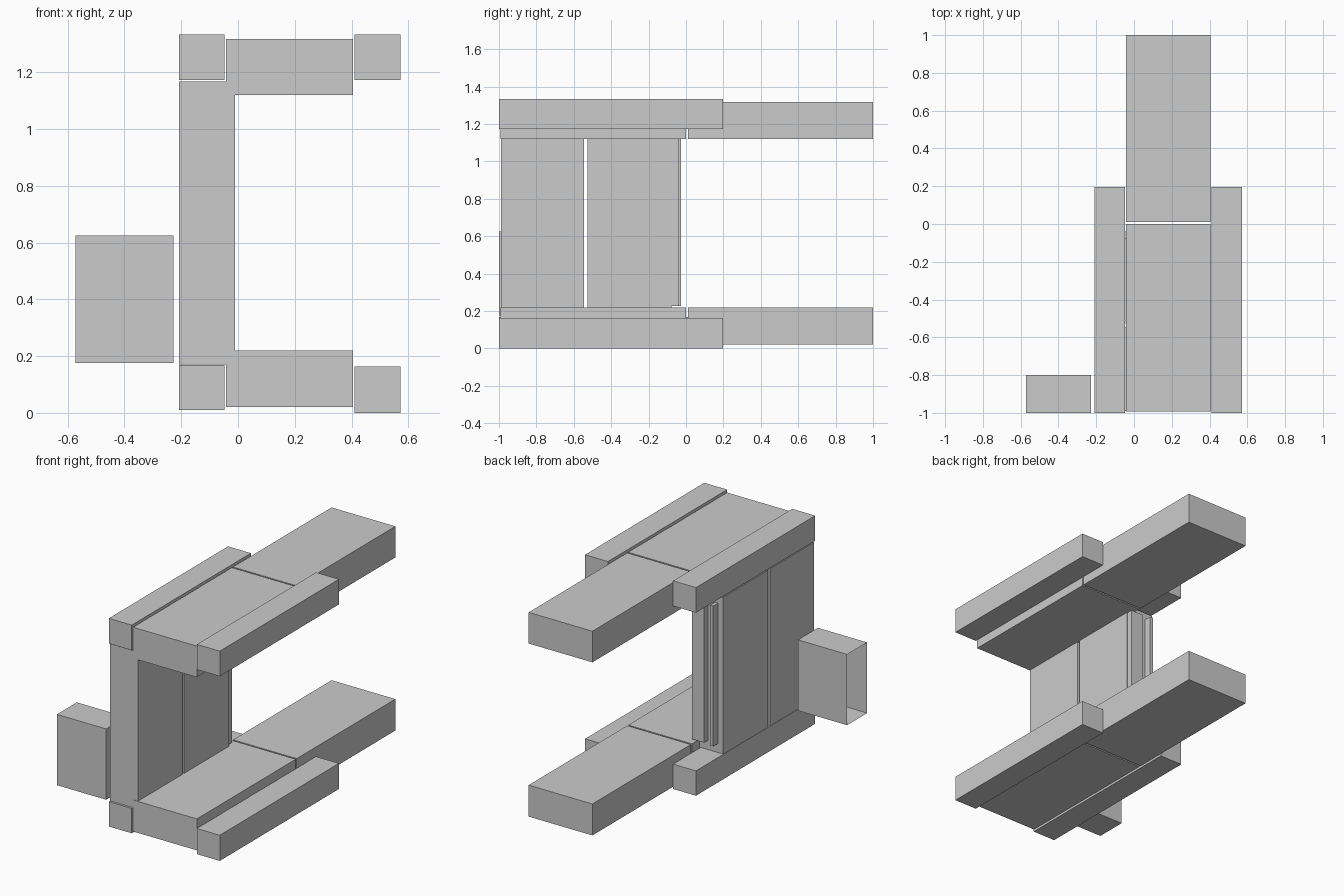
import bpy, bmesh

if "Cube" in bpy.data.objects:
    bpy.data.objects.remove(bpy.data.objects["Cube"])


def box(name, x, y, z, open_left=False, wall=0.015):
    """Box from (min, max) ranges; optionally a hollow shell open towards -x."""
    bm = bmesh.new()
    bmesh.ops.create_cube(bm, size=1)
    for v in bm.verts:
        for i, (lo, hi) in enumerate((x, y, z)):
            v.co[i] = lo if v.co[i] < 0 else hi
    bm.normal_update()
    if open_left:
        face = [f for f in bm.faces if f.normal.x < -0.9]
        bmesh.ops.inset_region(bm, faces=face, thickness=wall)
        for v in face[0].verts:
            v.co.x = x[1] - wall
    me = bpy.data.meshes.new(name)
    bm.to_mesh(me)
    bm.free()
    ob = bpy.data.objects.new(name, me)
    bpy.context.collection.objects.link(ob)
    return ob


# Lower and upper decks: two slabs end to end, with a rail on each side
for level, slab_z, left_z, right_z in (
        ("lower", (0.02, 0.22), (0.01, 0.168), (0.0, 0.163)),
        ("upper", (1.12, 1.318), (1.173, 1.333), (1.173, 1.333))):
    box(level + "_front_slab", (-0.042, 0.406), (-0.993, 0.0), slab_z)
    box(level + "_back_slab", (-0.042, 0.406), (0.01, 1.0), slab_z)
    box(level + "_left_rail", (-0.208, -0.047), (-1.0, 0.197), left_z)
    box(level + "_right_rail", (0.411, 0.572), (-1.0, 0.197), right_z)

# Upright wall panels between the decks
for name, y in (("front_wall_panel", (-0.99, -0.545)),
                ("back_wall_panel", (-0.527, -0.077))):
    box(name, (-0.208, -0.01), y, (0.17, 1.167))

# Narrow strips on the back end of the wall
box("wide_end_strip", (-0.10, -0.015), (-0.077, -0.04), (0.228, 1.12))
box("thin_end_strip", (-0.172, -0.15), (-0.077, -0.028), (0.228, 1.12))

# Side box, hollow and open to the left
box("side_box", (-0.573, -0.227), (-1.0, -0.8), (0.175, 0.625), open_left=True)
